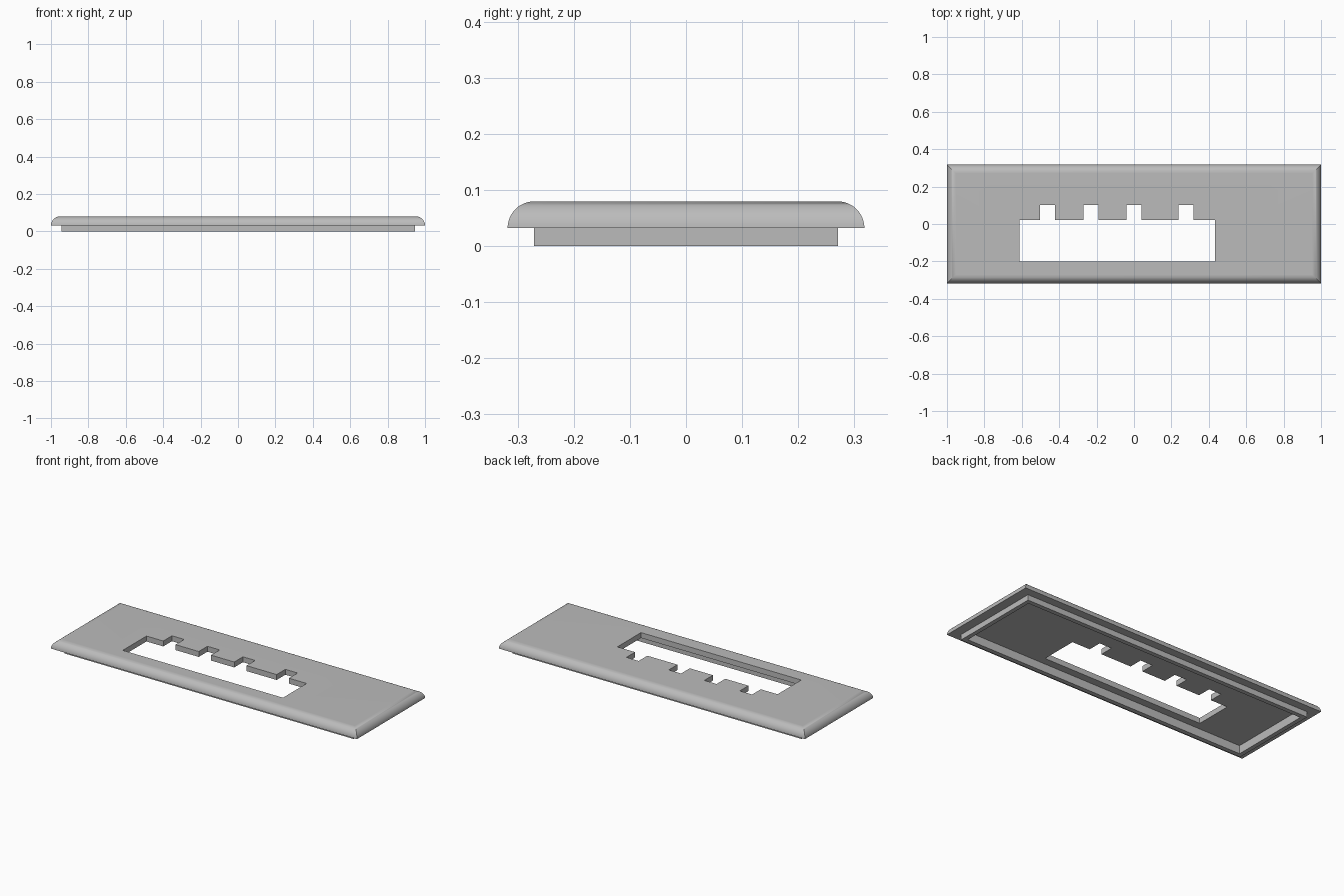
import bpy, bmesh, math

cube = bpy.data.objects.get("Cube")
if cube:
    bpy.data.objects.remove(cube, do_unlink=True)

HALF_X, HALF_Y = 1.0, 0.318      # outer half size
RIM_Z, TOP_Z = 0.032, 0.08       # underside of rim, top face
FLOOR_Z = 0.048                  # recessed underside inside the lip
ARC_STEPS = 12

grey = bpy.data.materials.new("plain grey")
grey.use_nodes = True
colour = (0.5, 0.5, 0.5, 1)
grey.diffuse_color = colour
grey.node_tree.nodes["Principled BSDF"].inputs["Base Color"].default_value = colour


def make_object(name, bm):
    bmesh.ops.recalc_face_normals(bm, faces=bm.faces)
    mesh = bpy.data.meshes.new(name)
    bm.to_mesh(mesh)
    bm.free()
    mesh.materials.append(grey)
    obj = bpy.data.objects.new(name, mesh)
    bpy.context.collection.objects.link(obj)
    return obj


def loft_rectangles(name, rings):
    """Closed solid through rectangles given as (half x, half y, z)."""
    bm = bmesh.new()
    loops = [[bm.verts.new((sx * x, sy * y, z))
              for sx, sy in ((-1, -1), (1, -1), (1, 1), (-1, 1))]
             for x, y, z in rings]
    for a, b in zip(loops, loops[1:]):
        for i in range(4):
            j = (i + 1) % 4
            bm.faces.new((a[i], a[j], b[j], b[i]))
    bm.faces.new(loops[0])
    bm.faces.new(loops[-1])
    return make_object(name, bm)


# Cover plate: recessed floor, lip, rim, then the rounded mitred edge
rings = [(0.92, 0.245, FLOOR_Z), (0.92, 0.245, 0),
         (0.945, 0.271, 0), (0.945, 0.271, RIM_Z)]
radius = TOP_Z - RIM_Z
for i in range(ARC_STEPS + 1):
    angle = math.pi / 2 * i / ARC_STEPS
    inset = radius * (1 - math.cos(angle))
    rings.append((HALF_X - inset, HALF_Y - inset, RIM_Z + radius * math.sin(angle)))
plate = loft_rectangles("cover_plate", rings)

# Cutter: wide window with four notches along its back edge
left, right, front, back, notch_back = -0.613, 0.434, -0.2, 0.021, 0.102
outline = [(right, front), (left, front), (left, back)]
for centre in (-0.463, -0.231, 0.001, 0.278):
    a, b = centre - 0.04, centre + 0.04
    outline += [(a, back), (a, notch_back), (b, notch_back), (b, back)]
outline.append((right, back))
bm = bmesh.new()
base = bm.faces.new([bm.verts.new((x, y, -0.1)) for x, y in outline])
walls = bmesh.ops.extrude_face_region(bm, geom=[base])["geom"]
bmesh.ops.translate(bm, vec=(0, 0, 0.3),
                    verts=[v for v in walls if isinstance(v, bmesh.types.BMVert)])
cutter = make_object("window_cutter", bm)
cutter.hide_render = True
cutter.hide_viewport = True

cut = plate.modifiers.new("window", "BOOLEAN")
cut.operation = "DIFFERENCE"
cut.solver = "EXACT"
cut.object = cutter

# Apply the cut so the smooth shading works on the final faces
bpy.context.view_layer.update()
graph = bpy.context.evaluated_depsgraph_get()
final_mesh = bpy.data.meshes.new_from_object(plate.evaluated_get(graph))
plate.modifiers.clear()
plate.data = final_mesh
bpy.data.objects.remove(cutter, do_unlink=True)

bpy.ops.object.select_all(action="DESELECT")
plate.select_set(True)
bpy.context.view_layer.objects.active = plate
bpy.ops.object.shade_smooth_by_angle(angle=math.radians(30))
weighted = plate.modifiers.new("flat top shading", "WEIGHTED_NORMAL")
weighted.keep_sharp = True
